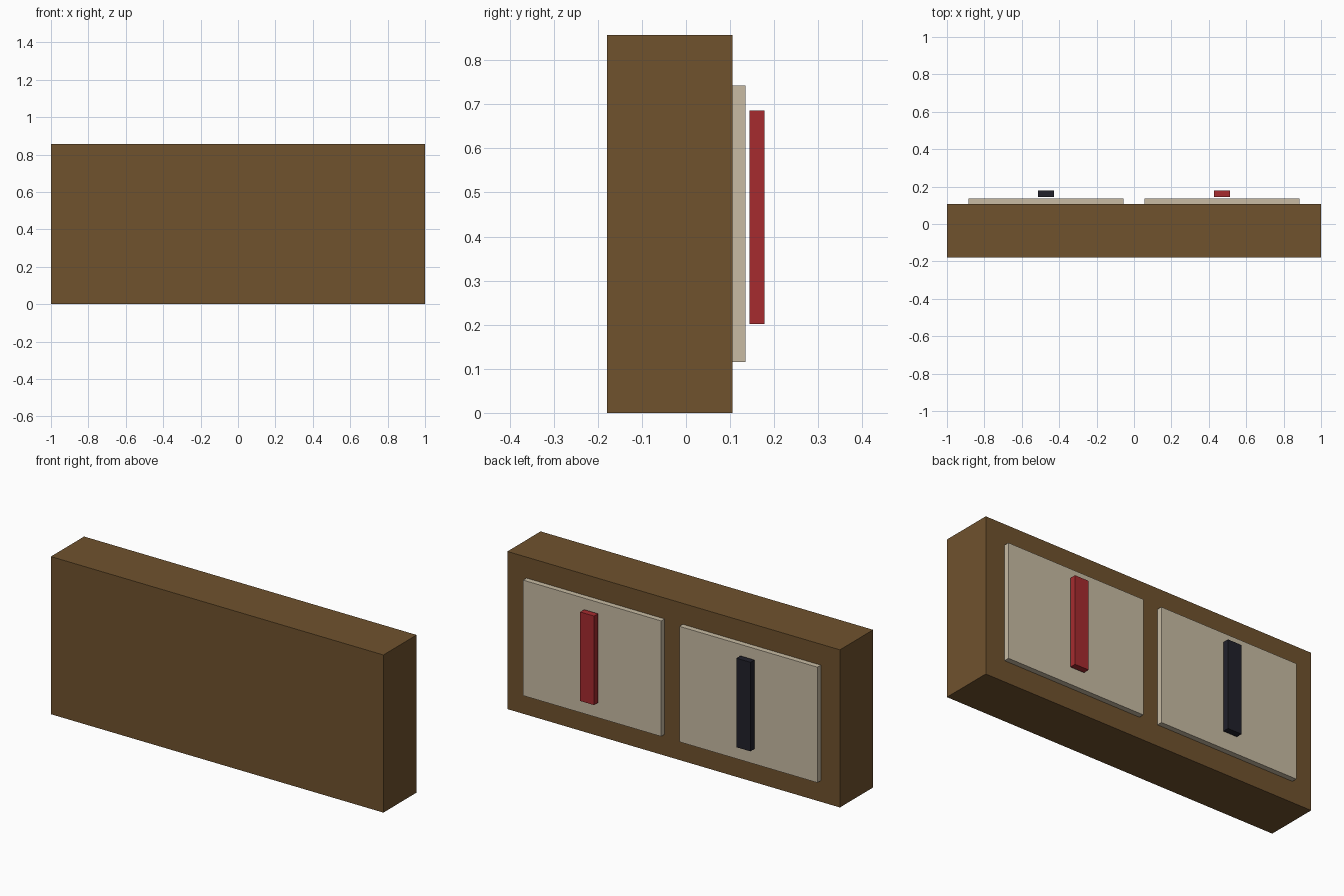
import bpy

if "Cube" in bpy.data.objects:
    bpy.data.objects.remove(bpy.data.objects["Cube"])


def material(name, rgb):
    m = bpy.data.materials.new(name)
    m.diffuse_color = (*rgb, 1.0)
    m.use_nodes = True
    m.node_tree.nodes["Principled BSDF"].inputs["Base Color"].default_value = m.diffuse_color
    return m


def box(name, x, y, z, mat):
    """Box from (min, max) ranges on each axis."""
    bpy.ops.mesh.primitive_cube_add(size=1)
    ob = bpy.context.object
    ob.name = name
    ob.location = [(a + b) / 2 for a, b in (x, y, z)]
    ob.scale = [b - a for a, b in (x, y, z)]
    bpy.ops.object.transform_apply(location=True, scale=True)
    ob.data.materials.append(mat)
    return ob


brown = material("wood_brown", (0.162, 0.085, 0.027))
cream = material("panel_cream", (0.58, 0.50, 0.37))
red = material("bar_red", (0.38, 0.024, 0.028))
black = material("bar_black", (0.015, 0.015, 0.024))

# Solid case
box("case", (-1, 1), (-0.179, 0.106), (0, 0.857), brown)

# Two raised back panels, each with a bar floating just behind it
for side, sx, bar_mat in (("right", 1, red), ("left", -1, black)):
    cx = sx * 0.47
    box(side + "_panel", (cx - 0.415, cx + 0.415), (0.106, 0.135), (0.115, 0.743), cream)
    box(side + "_bar", (cx - 0.042, cx + 0.042), (0.144, 0.178), (0.202, 0.686), bar_mat)
